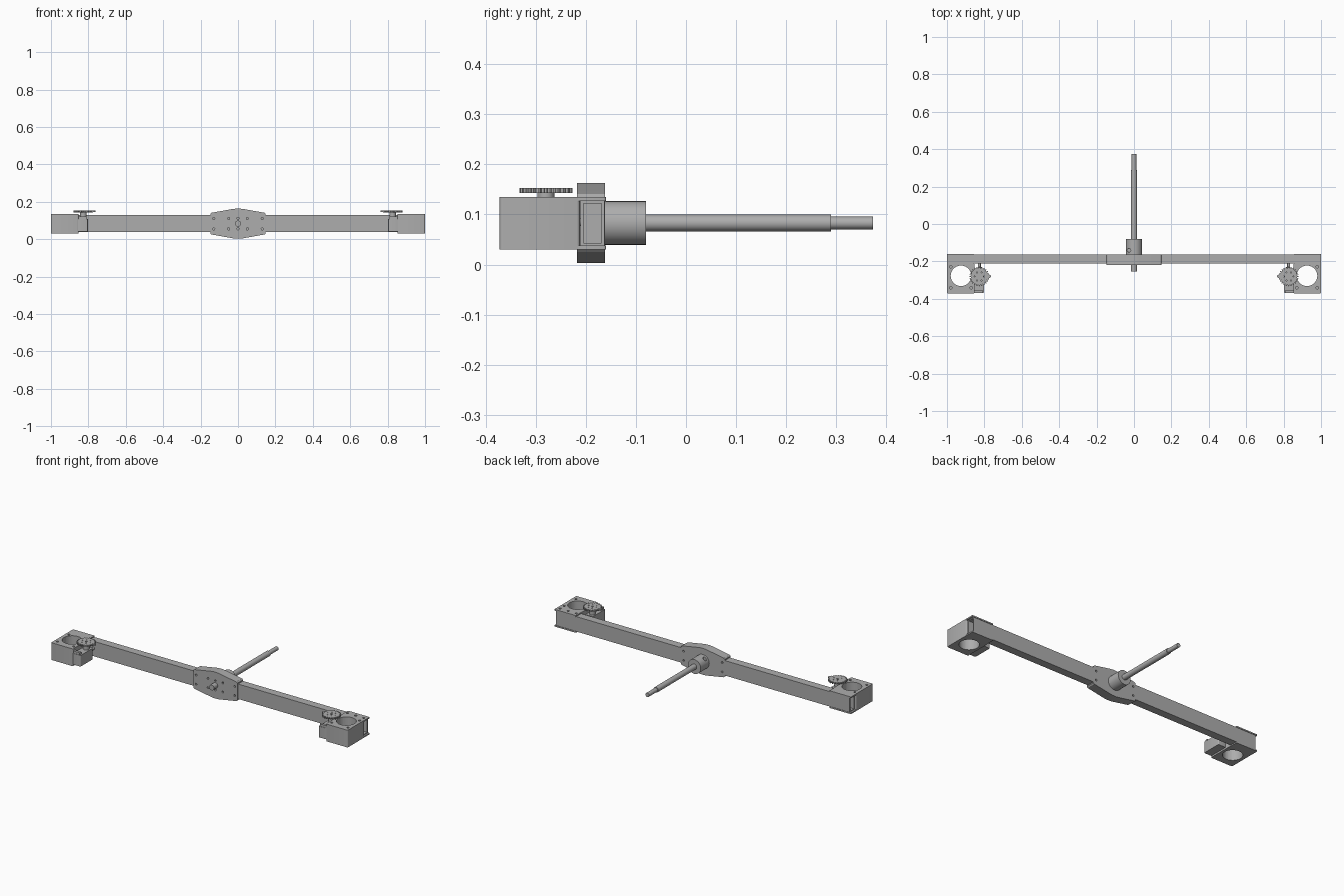
import bpy, bmesh, math
from mathutils import Vector

cube = bpy.data.objects.get("Cube")
if cube:
    bpy.data.objects.remove(cube, do_unlink=True)

grey = bpy.data.materials.new("machined grey")
grey.use_nodes = True
colour = (0.42, 0.42, 0.42, 1)
grey.diffuse_color = colour
grey.node_tree.nodes["Principled BSDF"].inputs["Base Color"].default_value = colour

AXIS_Z = 0.083   # height of the main shaft


def make(name, bm, smooth=False):
    bmesh.ops.recalc_face_normals(bm, faces=bm.faces[:])
    mesh = bpy.data.meshes.new(name)
    bm.to_mesh(mesh)
    bm.free()
    mesh.materials.append(grey)
    ob = bpy.data.objects.new(name, mesh)
    bpy.context.collection.objects.link(ob)
    if smooth:
        shade(ob)
    return ob


def shade(ob):
    bpy.ops.object.select_all(action='DESELECT')
    ob.select_set(True)
    bpy.context.view_layer.objects.active = ob
    bpy.ops.object.shade_smooth_by_angle(angle=math.radians(30))


def prism(bm, points, axis, lo, hi):
    """Extrude a closed outline along z or y."""
    place = (lambda a, b, c: (a, b, c)) if axis == 'z' else (lambda a, b, c: (a, c, b))
    low = [bm.verts.new(place(a, b, lo)) for a, b in points]
    high = [bm.verts.new(place(a, b, hi)) for a, b in points]
    bm.faces.new(low)
    bm.faces.new(high)
    n = len(points)
    for i in range(n):
        j = (i + 1) % n
        bm.faces.new((low[i], low[j], high[j], high[i]))


def circle(a, b, r, n=32):
    return [(a + r * math.cos(2 * math.pi * i / n), b + r * math.sin(2 * math.pi * i / n))
            for i in range(n)]


def rod(name, a, b, r, axis, lo, hi):
    bm = bmesh.new()
    prism(bm, circle(a, b, r), axis, lo, hi)
    return make(name, bm, True)


def box(name, x, y, z, bevel=0):
    bm = bmesh.new()
    x = sorted(x)
    prism(bm, [(x[0], y[0]), (x[1], y[0]), (x[1], y[1]), (x[0], y[1])], 'z', *z)
    if bevel:
        edges = [e for e in bm.edges if abs((e.verts[0].co - e.verts[1].co).z) > 0.001]
        bmesh.ops.bevel(bm, geom=edges, offset=bevel, segments=4, profile=0.5, affect='EDGES')
    return make(name, bm, bool(bevel))


def drill(ob, holes):
    """Cut round holes given as (a, b, radius, axis, lo, hi)."""
    bm = bmesh.new()
    for a, b, r, axis, lo, hi in holes:
        prism(bm, circle(a, b, r, 40 if r > 0.02 else 12), axis, lo, hi)
    cutter = make("hole_cutter", bm)
    cutter.hide_render = True
    mod = ob.modifiers.new("holes", 'BOOLEAN')
    mod.operation = 'DIFFERENCE'
    mod.solver = 'EXACT'
    mod.object = cutter
    bpy.context.view_layer.objects.active = ob
    bpy.ops.object.modifier_apply(modifier=mod.name)
    bpy.data.objects.remove(cutter, do_unlink=True)
    shade(ob)


# Central clamp: long hexagon with bolt holes
bm = bmesh.new()
quarter = [(0.148, 0.052), (0.142, 0.058), (0.03, 0.078), (0.012, 0.080)]
top = quarter + [(-x, z) for x, z in reversed(quarter)]
outline = top + [(x, -z) for x, z in reversed(top)]
prism(bm, [(x, AXIS_Z + z) for x, z in outline], 'y', -0.218, -0.162)
clamp = make("center_clamp", bm)
drill(clamp, [(x, AXIS_Z + z, 0.006, 'y', -0.25, -0.205)
              for x in (-0.13, -0.05, 0, 0.05, 0.13) for z in (-0.028, 0.028)]
      + [(x, AXIS_Z + z, 0.006, 'y', -0.175, -0.13)
         for x in (-0.13, 0.13) for z in (-0.028, 0.028)])

# Main shaft and collar
rod("shaft", 0, AXIS_Z, 0.0165, 'y', -0.255, 0.29)
rod("shaft_tip", 0, AXIS_Z, 0.0125, 'y', 0.28, 0.373)
collar = rod("collar", 0, AXIS_Z, 0.0435, 'y', -0.165, -0.08)
drill(collar, [(-0.027, -0.14, 0.010, 'z', 0.1, 0.15)])


def gear(name, cx, cy, side):
    """Thin spur gear with a pointer tooth facing the middle."""
    teeth, points = 24, []
    for i in range(teeth):
        for offset, r in ((-0.3, 0.046), (-0.16, 0.053), (0.16, 0.053), (0.3, 0.046)):
            a = 2 * math.pi * (i + offset) / teeth
            points.append((cx + r * math.cos(a), cy + r * math.sin(a)))
    bm = bmesh.new()
    prism(bm, points, 'z', 0.143, 0.153)
    ob = make(name, bm)
    drill(ob, [(cx, cy, 0.006, 'z', 0.148, 0.16)]
          + [(x, y, 0.003, 'z', 0.14, 0.16) for x, y in circle(cx, cy, 0.025, 6)])
    bm = bmesh.new()
    prism(bm, [(cx - side * d, cy + w) for d, w in
               ((0.043, -0.014), (0.06, -0.006), (0.064, 0), (0.06, 0.006), (0.043, 0.014))],
          'z', 0.144, 0.152)
    make(name + "_pointer", bm)


for side, label in ((1, "left"), (-1, "right")):
    # Hollow rectangular arm
    bm = bmesh.new()
    rings = []
    for x in (0.14, 0.99):
        for inset in (0, 0.006):
            y0, y1, z0, z1 = -0.211 + inset, -0.163 - inset, 0.037 + inset, 0.128 - inset
            rings.append([bm.verts.new((side * x, y, z))
                          for y, z in ((y0, z0), (y1, z0), (y1, z1), (y0, z1))])
    for a, b in ((0, 1), (0, 2), (1, 3), (2, 3)):
        for i in range(4):
            j = (i + 1) % 4
            bm.faces.new((rings[a][i], rings[a][j], rings[b][j], rings[b][i]))
    make(label + "_arm", bm)

    # Motor block with a large bore and screw holes
    block = box(label + "_motor_block", (side * 0.853, side * 1.0),
                (-0.372, -0.212), (0.03, 0.135), 0.006)
    drill(block, [(side * 0.925, -0.277, 0.055, 'z', 0, 0.2),
                  (side * 0.925, -0.277, 0.061, 'z', 0, 0.05)]
          + [(side * x, y, 0.007, 'z', 0.115, 0.15)
             for x, y in ((0.87, -0.34), (0.98, -0.34), (0.98, -0.228))])

    # Flanges gripping the arm above and below
    for level, z in (("upper", (0.127, 0.135)), ("lower", (0.03, 0.038))):
        flange = box(f"{label}_{level}_flange", (side * 0.855, side * 1.0),
                     (-0.22, -0.160), z, 0.004)
        if level == "upper" and side == 1:
            drill(flange, [(x, -0.187, 0.007, 'z', 0.1, 0.15) for x in (0.87, 0.925, 0.98)])

    # Gear carrier beside the motor block
    box(label + "_gear_carrier", (side * 0.803, side * 0.86), (-0.37, -0.25),
        (0.04, 0.108), 0.006)
    box(label + "_carrier_lip", (side * 0.81, side * 0.86), (-0.368, -0.352), (0.1, 0.122))
    rod(label + "_carrier_pin", side * 0.827, 0.085, 0.008, 'y', -0.255, -0.208)
    rod(label + "_gear_post", side * 0.827, -0.28, 0.017, 'z', 0.1, 0.145)
    gear(label + "_gear", side * 0.827, -0.28, side)
